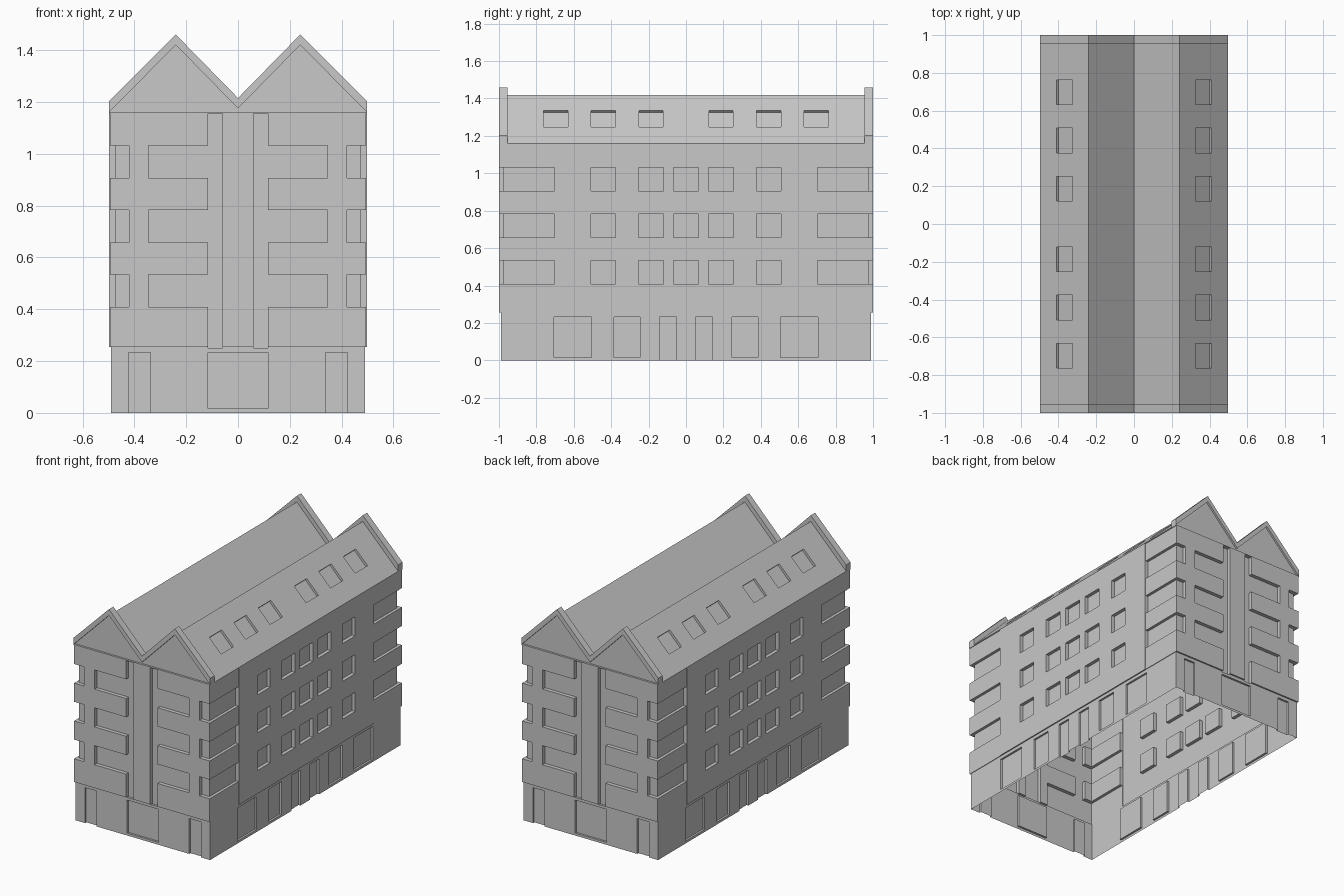
import bpy, bmesh

cube = bpy.data.objects.get("Cube")
if cube:
    bpy.data.objects.remove(cube, do_unlink=True)

GREY = (0.58, 0.58, 0.58, 1)
mat = bpy.data.materials.new("plain grey")
mat.use_nodes = True
mat.diffuse_color = GREY
mat.node_tree.nodes["Principled BSDF"].inputs["Base Color"].default_value = GREY


def prism(bm, profile, y0, y1):
    """Extrude an x-z profile between two y positions."""
    ends = [[bm.verts.new((x, y, z)) for x, z in profile] for y in (y0, y1)]
    bm.faces.new(ends[0])
    bm.faces.new(ends[1][::-1])
    n = len(profile)
    for i in range(n):
        j = (i + 1) % n
        bm.faces.new((ends[0][i], ends[1][i], ends[1][j], ends[0][j]))


def make(name, bm):
    bmesh.ops.recalc_face_normals(bm, faces=bm.faces[:])
    mesh = bpy.data.meshes.new(name)
    bm.to_mesh(mesh)
    bm.free()
    mesh.materials.append(mat)
    obj = bpy.data.objects.new(name, mesh)
    bpy.context.collection.objects.link(obj)
    return obj


def carve(obj, cutter):
    """Subtract the cutter and discard it."""
    mod = obj.modifiers.new("carve", 'BOOLEAN')
    mod.operation, mod.solver, mod.use_self = 'DIFFERENCE', 'EXACT', True
    mod.object = cutter
    bpy.context.view_layer.objects.active = obj
    bpy.ops.object.modifier_apply(modifier=mod.name)
    bpy.data.objects.remove(cutter, do_unlink=True)


def box_cutter(boxes):
    """Boxes mirrored across both axes, without repeats."""
    placed = set()
    for x0, x1, y0, y1, z0, z1 in boxes:
        for sx in (-1, 1):
            for sy in (-1, 1):
                placed.add((*sorted((sx * x0, sx * x1)), *sorted((sy * y0, sy * y1)), z0, z1))
    bm = bmesh.new()
    for x0, x1, y0, y1, z0, z1 in sorted(placed):
        prism(bm, [(x0, z0), (x1, z0), (x1, z1), (x0, z1)], y0, y1)
    return make("cutter", bm)


def open_underside(obj, z, ledge=None):
    """Remove the floor at z; optionally open the top, leaving a narrow ledge."""
    bm = bmesh.new()
    bm.from_mesh(obj.data)
    floor = [f for f in bm.faces if f.normal.z < -0.9 and abs(f.calc_center_median().z - z) < 0.001]
    bmesh.ops.delete(bm, geom=floor, context='FACES')
    if ledge:
        top = [f for f in bm.faces if f.normal.z > 0.9 and f.calc_center_median().z > EAVE - 0.001]
        bmesh.ops.inset_region(bm, faces=top, thickness=ledge)
        bmesh.ops.delete(bm, geom=top, context='FACES')
    bm.to_mesh(obj.data)
    bm.free()


EAVE, STEP, OUT = 1.16, 0.255, 1.1
HALF = 0.498

# Walls: narrower ground storey below slightly overhanging upper storeys
bm = bmesh.new()
rings = []
for hx, hy, z in ((0.49, 0.99, 0), (0.49, 0.99, STEP), (HALF, 1, STEP), (HALF, 1, EAVE)):
    rings.append([bm.verts.new((sx * hx, sy * hy, z))
                  for sx, sy in ((-1, -1), (1, -1), (1, 1), (-1, 1))])
for low, high in zip(rings, rings[1:]):
    for i in range(4):
        j = (i + 1) % 4
        bm.faces.new((low[i], low[j], high[j], high[i]))
bm.faces.new(rings[0][::-1])
bm.faces.new(rings[-1])
walls = make("walls", bm)

# Corner panels sit slightly behind the middle of the long walls
carve(walls, box_cutter([(0.494, OUT, 0.7, OUT, 0.2, 1.155)]))

# Recesses: tall slots beside the end fins, then each storey's windows
recesses = [(0.06, 0.115, 0.975, OUT, 0.25, 1.155)]
for z0 in (0.408, 0.657, 0.906):
    z1 = z0 + 0.126
    recesses.append((0.09, 0.345, 0.975, OUT, z0, z1))
    recesses.append((0.475, OUT, 0.702, OUT, z0, z1))
    recesses.append((0.42, OUT, 0.975, OUT, z0, z1))
    for y0, y1 in ((-0.067, 0.067), (0.12, 0.255), (0.378, 0.508)):
        recesses.append((0.475, OUT, y0, y1, z0, z1))

# Ground storey doors and shop windows
for y0, y1, z0 in ((0.05, 0.143, -0.1), (0.247, 0.385, 0.016), (0.505, 0.705, 0.016)):
    recesses.append((0.477, OUT, y0, y1, z0, 0.233))
for x0, x1, z0 in ((-0.115, 0.115, 0.016), (0.338, 0.422, -0.1)):
    recesses.append((x0, x1, 0.977, OUT, z0, 0.233))
carve(walls, box_cutter(recesses))
open_underside(walls, 0, ledge=0.02)

# Twin pitched roof, whose ends form the gable walls
ridge = [(-HALF, EAVE), (-0.24, 1.42), (0, 1.175), (0.24, 1.42), (HALF, EAVE)]
bm = bmesh.new()
prism(bm, ridge, -0.987, 0.987)
roof = make("roof", bm)

# Skylights sunk into both outer slopes
bm = bmesh.new()
inner, outer = (0.325, 1.335), (0.41, 1.248)
for side in (-1, 1):
    sunk = [(x + d, z + d) for (x, z), d in
            ((inner, -0.011), (inner, 0.05), (outer, 0.05), (outer, -0.011))]
    for y in (0.187, 0.442, 0.697):
        for sy in (-1, 1):
            prism(bm, [(side * x, z) for x, z in sunk], sy * y - 0.065, sy * y + 0.065)
carve(roof, make("cutter", bm))
open_underside(roof, EAVE)

# Raised zigzag parapets on both gables
raised = [(-HALF, 1.203), (-0.24, 1.46), (0, 1.215), (0.24, 1.46), (HALF, 1.203)]
for name, y0, y1 in (("front_parapet", -1, -0.955), ("back_parapet", 0.955, 1)):
    bm = bmesh.new()
    prism(bm, raised + ridge[::-1], y0, y1)
    make(name, bm)
